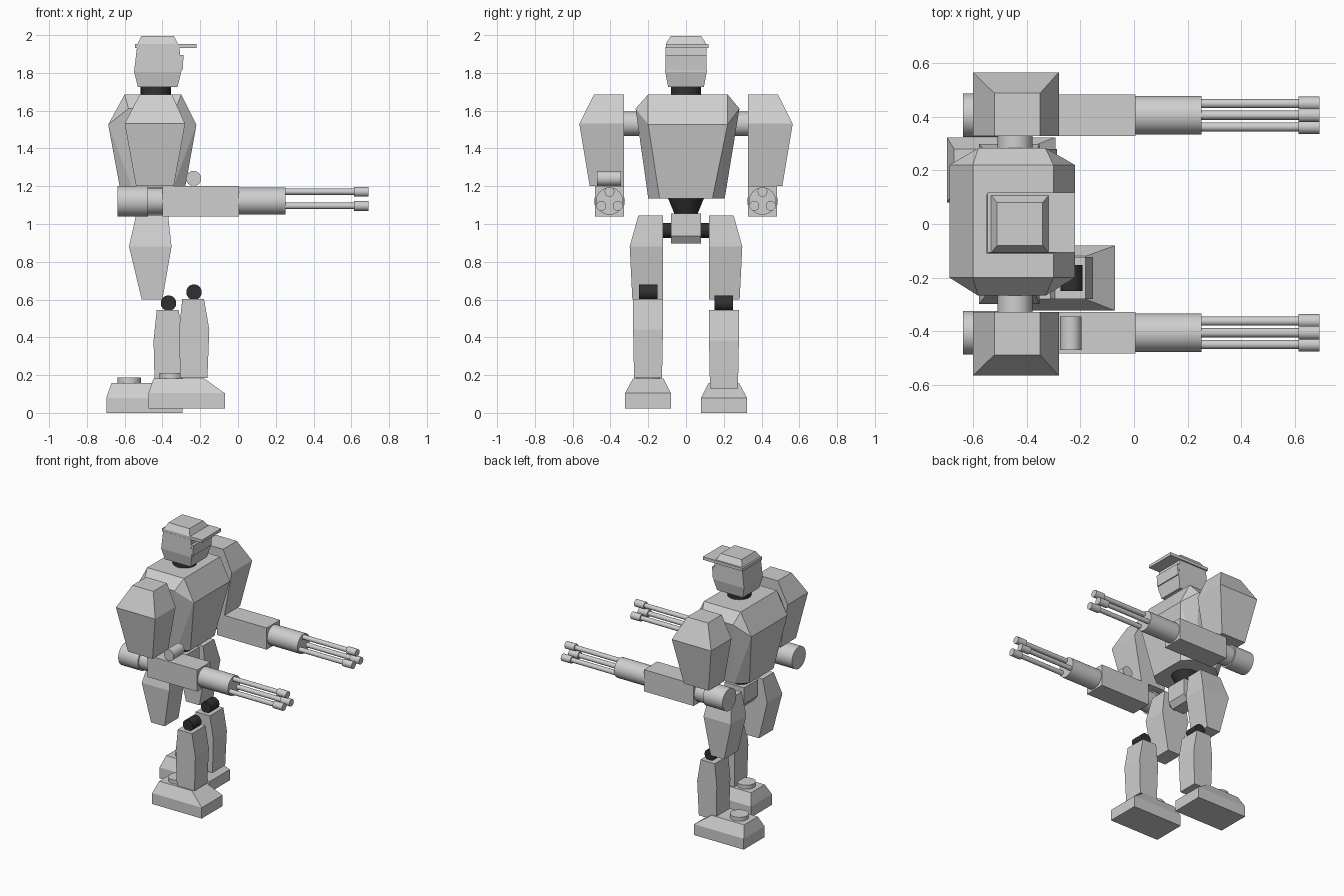
import bpy, bmesh, math
from mathutils import Matrix, Vector

cube = bpy.data.objects.get("Cube")
if cube:
    bpy.data.objects.remove(cube, do_unlink=True)


def material(name, value):
    m = bpy.data.materials.new(name)
    m.use_nodes = True
    color = (value, value, value, 1)
    m.diffuse_color = color
    m.node_tree.nodes["Principled BSDF"].inputs["Base Color"].default_value = color
    return m


LIGHT = material("light grey", 0.62)
DARK = material("dark rubber", 0.03)


def finish(name, bm, mat, smooth=False):
    bmesh.ops.recalc_face_normals(bm, faces=bm.faces)
    mesh = bpy.data.meshes.new(name)
    bm.to_mesh(mesh)
    bm.free()
    mesh.materials.append(mat)
    obj = bpy.data.objects.new(name, mesh)
    bpy.context.collection.objects.link(obj)
    if smooth:
        bpy.ops.object.select_all(action='DESELECT')
        obj.select_set(True)
        bpy.context.view_layer.objects.active = obj
        bpy.ops.object.shade_smooth_by_angle(angle=math.radians(40))
    return obj


def hull(name, points, mat=LIGHT):
    """Faceted convex solid around the given points."""
    bm = bmesh.new()
    for p in points:
        bm.verts.new(p)
    bmesh.ops.convex_hull(bm, input=bm.verts)
    bmesh.ops.dissolve_limit(bm, angle_limit=0.02, verts=bm.verts, edges=bm.edges)
    return finish(name, bm, mat)


def block(name, *rings, side=1, shift=(0, 0), mat=LIGHT):
    """Solid through level rectangles (x0, x1, y0, y1, z); side flips y, shift moves x and z."""
    dx, dz = shift
    return hull(name, [(x + dx, y * side, z + dz) for x0, x1, y0, y1, z in rings
                       for x in (x0, x1) for y in (y0, y1)], mat)


def rod(name, start, end, r, r_end=None, mat=LIGHT, sides=32):
    a, b = Vector(start), Vector(end)
    turn = (b - a).to_track_quat('Z', 'Y').to_matrix().to_4x4()
    bm = bmesh.new()
    bmesh.ops.create_cone(bm, cap_ends=True, segments=sides, radius1=r,
                          radius2=r if r_end is None else r_end, depth=(b - a).length,
                          matrix=Matrix.Translation((a + b) / 2) @ turn)
    return finish(name, bm, mat, True)


# Head, cap and neck
block("head", (-.53, -.32, -.095, .095, 1.73), (-.55, -.30, -.11, .11, 1.81),
      (-.535, -.31, -.108, .108, 1.94))
block("face_plate", (-.32, -.293, -.108, .108, 1.82), (-.32, -.288, -.108, .108, 1.90))
block("cap_brim", (-.545, -.22, -.107, .118, 1.936), (-.545, -.22, -.107, .118, 1.958))
block("cap_crown", (-.532, -.318, -.107, .107, 1.958), (-.51, -.34, -.08, .08, 2.0))
rod("neck", (-.435, 0, 1.68), (-.435, 0, 1.74), .08, mat=DARK)

# Torso: rectangular top, chamfered chest, narrow base
chest = [(x, y, 1.69) for x in (-.6, -.3) for y in (-.2, .22)]
chest += [(x, y, 1.53) for x in (-.687, -.22) for y in (-.2, .22)]
chest += [(x, y, 1.615) for x in (-.58, -.33) for y in (-.267, .283)]
chest += [(x, y, 1.14) for x in (-.615, -.29) for y in (-.14, .14)]
chest += [(x, y, 1.14) for x in (-.54, -.365) for y in (-.2, .205)]
hull("torso", chest)
rod("waist", (-.45, 0, 1.055), (-.45, 0, 1.145), .06, .097, mat=DARK)
block("pelvis", (-.53, -.37, -.08, .08, 1.06), (-.53, -.37, -.08, .08, .94),
      (-.50, -.40, -.08, .08, .90))

# Arms and legs: the right is -y, the left leg is set further back
for side, word in ((-1, "right"), (1, "left")):
    def at(x, y, z):
        return (x, y * side, z)

    rod(word + "_shoulder_axle", at(-.443, .25, 1.535), at(-.443, .34, 1.535), .065)
    block(word + "_upper_arm", (-.52, -.35, .327, .487, 1.69), (-.60, -.28, .327, .565, 1.535),
          (-.54, -.34, .327, .51, 1.205), side=side)

    # Rotary gun forearm
    y, z = .405, 1.125
    block(word + "_gun_body", (-.40, .005, .327, .483, 1.045), (-.40, .005, .327, .483, 1.205),
          side=side)
    rod(word + "_gun_rear", at(-.637, y, z), at(-.477, y, z), .081)
    rod(word + "_gun_collar", at(-.48, y, z), at(-.395, y, z), .071)
    rod(word + "_gun_housing", at(0, y, z), at(.252, y, z), .072)
    for i in range(3):
        a = math.radians(90 + 120 * i)
        by, bz = y + .05 * math.cos(a), z + .05 * math.sin(a)
        rod(f"{word}_barrel_{i}", at(.25, by, bz), at(.62, by, bz), .017, sides=20)
        rod(f"{word}_muzzle_{i}", at(.613, by, bz), at(.69, by, bz), .026, sides=20)

    # Hip and thigh
    rod(word + "_hip_axle", at(-.45, .07, .97), at(-.45, .13, .97), .04, mat=DARK)
    block(word + "_thigh", (-.54, -.37, .122, .252, 1.05), (-.577, -.352, .122, .298, .885),
          (-.51, -.40, .122, .284, .605), side=side)

    # Knee, shin and foot
    shin = (0, 0) if side < 0 else (-.135, -.058)
    foot = (0, 0) if side < 0 else (-.223, -.024)
    kx, kz = -.233 + shin[0], .643 + shin[1]
    rod(word + "_knee", at(kx, .152, kz), at(kx, .25, kz), .041, mat=DARK)
    block(word + "_shin", (-.295, -.18, .122, .28, .608), (-.312, -.152, .122, .28, .445),
          (-.306, -.162, .127, .275, .19), side=side, shift=shin)
    block(word + "_foot", (-.474, -.07, .08, .323, .028), (-.474, -.07, .08, .323, .108),
          (-.447, -.18, .12, .28, .187), side=side, shift=foot)
    dx, dz = -.353 + foot[0], foot[1]
    rod(word + "_ankle_disc", at(dx, .2, .18 + dz), at(dx, .2, .216 + dz), .062)

# Sight drum on the right gun only
rod("gun_sight", (-.235, -.345, 1.245), (-.235, -.47, 1.245), .04)

# Rest the feet on the ground
for obj in bpy.context.collection.objects:
    if obj.type == 'MESH':
        obj.data.transform(Matrix.Translation((0, 0, -.004)))
